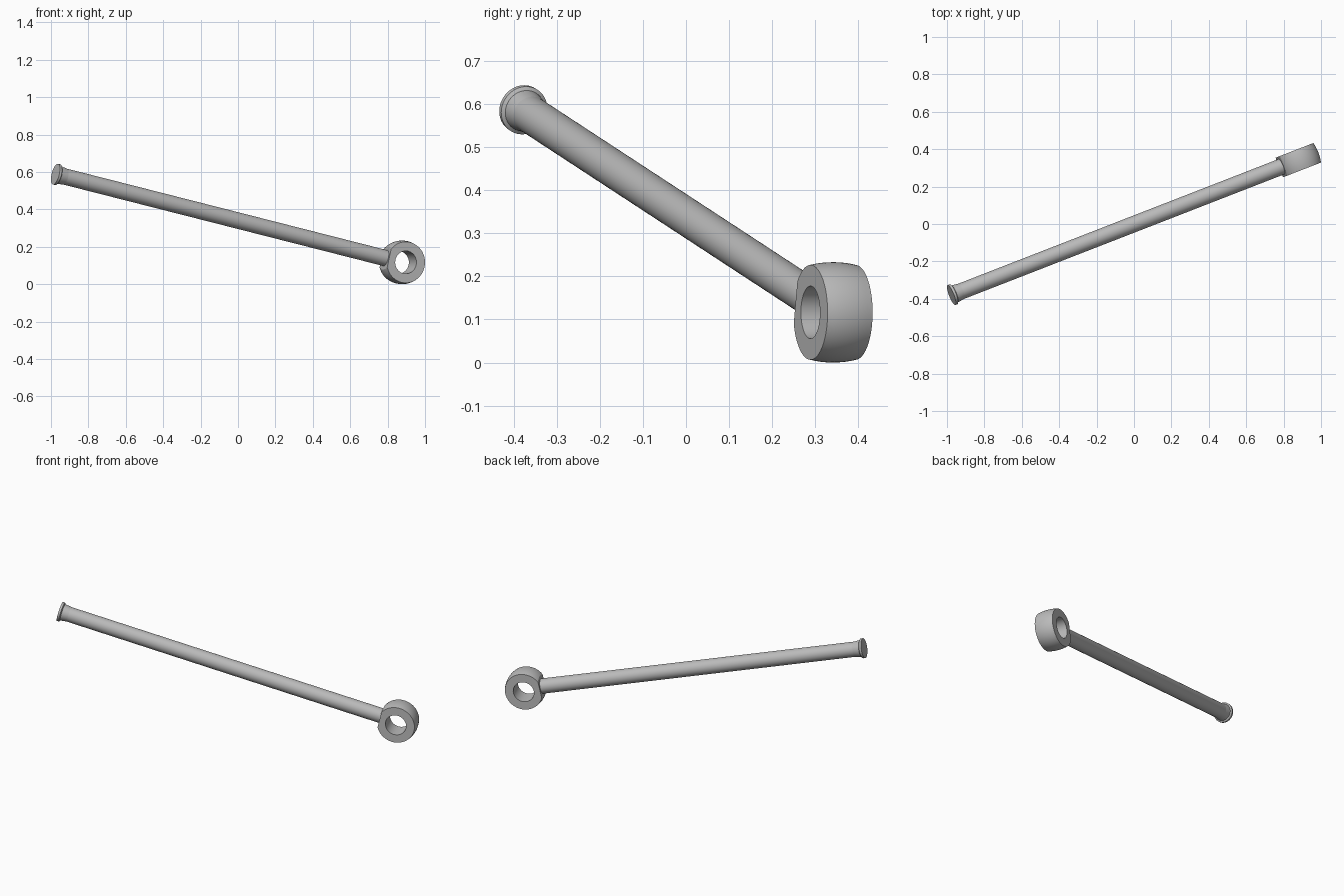
import bpy, bmesh, math
from mathutils import Vector, Matrix

cube = bpy.data.objects.get("Cube")
if cube:
    bpy.data.objects.remove(cube, do_unlink=True)

grey = bpy.data.materials.new("plain grey")
grey.use_nodes = True
colour = (0.5, 0.5, 0.5, 1)
grey.diffuse_color = colour
grey.node_tree.nodes["Principled BSDF"].inputs["Base Color"].default_value = colour

# Rod runs from the head centre down to the eye centre
head = Vector((-0.976, -0.38, 0.588))
eye = Vector((0.877, 0.341, 0.1165))
along = (eye - head).normalized()
length = (eye - head).length
pin = Vector((along.y, -along.x, 0)).normalized()   # level axis of the eye hole


def frame(origin, x_axis, z_axis):
    y_axis = z_axis.cross(x_axis)
    m = Matrix((x_axis, y_axis, z_axis)).transposed().to_4x4()
    m.translation = origin
    return m


def lathe(name, profile, matrix, closed=False, flat_at=None, steps=64):
    """Turn (radius, height) points about local z, optionally trimming a flat."""
    bm = bmesh.new()
    verts = [bm.verts.new((r, 0, h)) for r, h in profile]
    pairs = list(zip(verts, verts[1:]))
    if closed:
        pairs.append((verts[-1], verts[0]))
    edges = [bm.edges.new(p) for p in pairs]
    bmesh.ops.spin(bm, geom=verts + edges, cent=(0, 0, 0), axis=(0, 0, 1),
                   angle=math.tau, steps=steps)
    bmesh.ops.remove_doubles(bm, verts=bm.verts, dist=0.00002)
    if flat_at is not None:
        cut = bmesh.ops.bisect_plane(
            bm, geom=bm.verts[:] + bm.edges[:] + bm.faces[:], dist=0.00001,
            plane_co=(flat_at, 0, 0), plane_no=(-1, 0, 0), clear_outer=True)
        rim = [e for e in cut["geom_cut"] if isinstance(e, bmesh.types.BMEdge)]
        bmesh.ops.contextual_create(bm, geom=rim)
    bmesh.ops.recalc_face_normals(bm, faces=bm.faces)
    mesh = bpy.data.meshes.new(name)
    bm.to_mesh(mesh)
    bm.free()
    mesh.materials.append(grey)
    obj = bpy.data.objects.new(name, mesh)
    bpy.context.collection.objects.link(obj)
    obj.matrix_world = matrix
    bpy.ops.object.select_all(action='DESELECT')
    obj.select_set(True)
    bpy.context.view_layer.objects.active = obj
    bpy.ops.object.shade_smooth_by_angle(angle=math.radians(25))
    return obj


# Flanged head, tapered collar and shaft share the rod axis
rod_frame = frame(head, pin, along)
rod_r = 0.0435
lathe("head_flange", [(0, 0), (0.057, 0), (0.057, 0.013), (0.049, 0.018), (0, 0.018)], rod_frame)
lathe("collar", [(0, 0.016), (0.049, 0.016), (rod_r, 0.058), (0, 0.058)], rod_frame)
lathe("shaft", [(0, 0.05), (rod_r, 0.05), (rod_r, length - 0.09), (0, length - 0.09)], rod_frame)

# Barrel-shaped eye with a through hole and a flat where the shaft meets it
half, hole_r, face_r, bulge = 0.056, 0.061, 0.11, 0.0065
profile = [(hole_r, half), (hole_r, -half)]
for i in range(9):
    t = i / 4 - 1
    profile.append((face_r + bulge * (1 - t * t), half * t))
lathe("eye_ring", profile, frame(eye, along, pin), closed=True, flat_at=-0.098)
